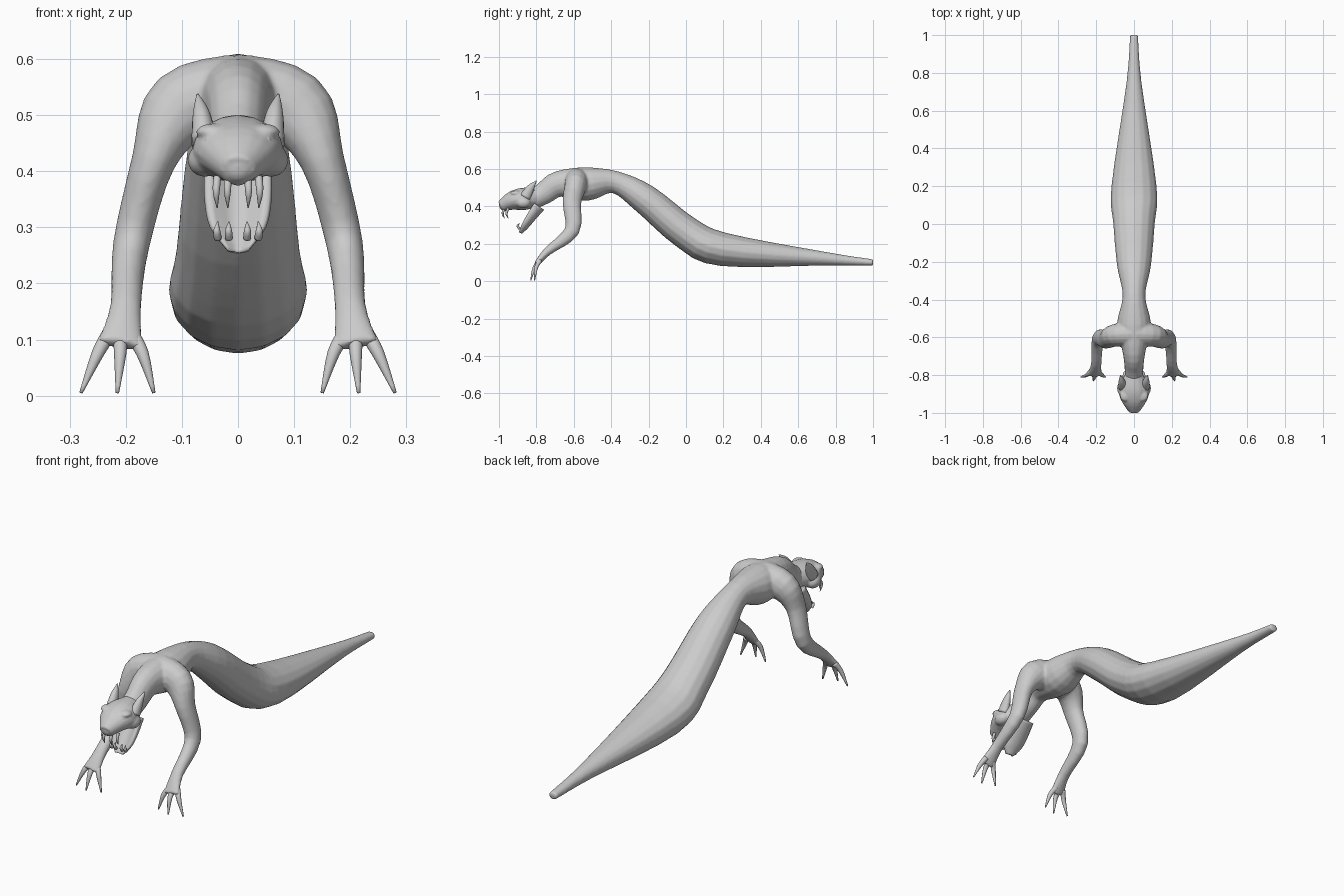
import bpy, bmesh, math
from mathutils import Matrix, Vector

old = bpy.data.objects.get("Cube")
if old:
    bpy.data.objects.remove(old, do_unlink=True)

GREY = (0.6, 0.6, 0.6, 1)
grey = bpy.data.materials.new("plain_grey")
grey.use_nodes = True
grey.diffuse_color = GREY
grey.node_tree.nodes["Principled BSDF"].inputs["Base Color"].default_value = GREY

X_AXIS, Y_AXIS = Vector((1, 0, 0)), Vector((0, 1, 0))
SIDES = {"left": 1, "right": -1}


def flow(stations, steps=4):
    """Pass a smooth spline through the stations, radii included."""
    rows = [Vector(s) for s in stations]
    rows = [rows[0]] + rows + [rows[-1]]
    result = []
    for before, start, end, after in zip(rows, rows[1:], rows[2:], rows[3:]):
        for step in range(steps):
            t = step / steps
            tangent_in, tangent_out = (end - before) / 2, (after - start) / 2
            bend = (tangent_in * (1 - t) - tangent_out * t) * t * (1 - t)
            ease = t * t * (3 - 2 * t)
            # Hermite blend of the two ends and their tangents
            result.append(start.lerp(end, ease) + bend)
    return result + [rows[-1]]


def tube(bm, rows, mirror=1, count=16, hollow=0, spine=False):
    """Closed oval tube along rows of x, y, z, width radius, depth radius."""
    centres = [Vector(row[:3]) for row in rows]
    last = len(rows) - 1
    loops = []
    for i, (centre, row) in enumerate(zip(centres, rows)):
        along = (centres[min(i + 1, last)] - centres[max(i - 1, 0)]).normalized()
        side = X_AXIS if spine else along.cross(Y_AXIS).normalized()
        up = along.cross(side) if spine else side.cross(along)
        loop = []
        for k in range(count):
            angle = math.tau * k / count
            rise = math.sin(angle)
            rise -= hollow * max(0, rise) ** 3
            p = centre + side * row[3] * math.cos(angle) + up * row[4] * rise
            loop.append(bm.verts.new((p.x * mirror, p.y, p.z)))
        loops.append(loop)
    for a, b in zip(loops, loops[1:]):
        for k in range(count):
            n = (k + 1) % count
            bm.faces.new((a[k], a[n], b[n], b[k]))
    bm.faces.new(loops[0])
    bm.faces.new(loops[-1])


def spine_tube(bm, stations, hollow=0):
    """Tube on the middle plane from y, z, half height, half width."""
    rows = flow([(0, y, z, width, height) for y, z, height, width in stations])
    tube(bm, rows, hollow=hollow, spine=True)


def ball(bm, centre, size, mirror=1):
    x, y, z = centre
    place = Matrix.Translation((x * mirror, y, z)) @ Matrix.Diagonal((*size, 1))
    bmesh.ops.create_uvsphere(bm, u_segments=16, v_segments=10, radius=1, matrix=place)


def finish(name, bm, voxel=0):
    """Make the object; a voxel size fuses its overlapping volumes."""
    bmesh.ops.recalc_face_normals(bm, faces=bm.faces)
    for face in bm.faces:
        face.smooth = True
    mesh = bpy.data.meshes.new(name)
    bm.to_mesh(mesh)
    bm.free()
    mesh.materials.append(grey)
    part = bpy.data.objects.new(name, mesh)
    bpy.context.collection.objects.link(part)
    if voxel:
        fuse = part.modifiers.new("fuse", "REMESH")
        fuse.mode = "VOXEL"
        fuse.voxel_size = voxel
        fuse.use_smooth_shade = True
        soften = part.modifiers.new("soften", "SMOOTH")
        soften.iterations = 5


# Serpent tail, chest and neck, fused with both arms
bm = bmesh.new()
spine_tube(bm, [
    (1, .1, .017, .022), (.75, .12, .036, .04), (.2, .17, .09, .12), (0, .26, .09, .11),
    (-.22, .44, .08, .09), (-.38, .53, .06, .06), (-.53, .52, .09, .09),
    (-.68, .52, .07, .06), (-.76, .47, .06, .05), (-.83, .43, .05, .05)])
for mirror in SIDES.values():
    tube(bm, flow([
        (0, -.58, .54, .07, .07), (.1, -.59, .51, .07, .06), (.15, -.61, .42, .04, .05),
        (.19, -.61, .27, .033, .04), (.2, -.74, .16, .028, .023), (.21, -.8, .09, .042, .014)]), mirror)
finish("body_and_arms", bm, .006)

# Skull with muzzle, brows and cheeks
bm = bmesh.new()
spine_tube(bm, [(-.78, .45, .05, .04), (-.87, .44, .06, .08), (-.93, .43, .05, .07), (-.99, .4, .03, .03)])
ball(bm, (0, -.98, .41), (.03, .02, .03))
for mirror in SIDES.values():
    ball(bm, (.045, -.91, .47), (.03, .03, .015), mirror)
    ball(bm, (.06, -.87, .42), (.03, .04, .03), mirror)
finish("skull", bm, .005)

# Hanging lower jaw, hollow inside
bm = bmesh.new()
spine_tube(bm, [(-.8, .41, .05, .06), (-.84, .35, .04, .06), (-.87, .3, .03, .05), (-.89, .26, .015, .02)], 1.5)
finish("lower_jaw", bm)


def fang(bm, root, length, mirror):
    """Curved tooth growing up or down from its root."""
    x, y, z = root
    tube(bm, flow([(x, y, z, .007, .007), (x * 1.05, y - .01, z + length / 2, .006, .006),
                   (x, y, z + length, .001, .001)]), mirror, 8)


for label, mirror in SIDES.items():
    # Pointed ear
    bm = bmesh.new()
    tube(bm, flow([(.06, -.86, .45, .023, .03), (.065, -.83, .5, .016, .02), (.072, -.8, .537, .002, .002)]), mirror)
    finish(label + "_ear", bm)

    # Upright almond eye
    bm = bmesh.new()
    ball(bm, (.05, -.93, .45), (.011, .015, .017), mirror)
    finish(label + "_eye", bm)

    # Three spread, clawed fingers
    bm = bmesh.new()
    for spread in (-1, 0, 1):
        back = abs(spread) * .02
        tube(bm, flow([
            (.21 + spread * .02, -.78, .11, .013, .012), (.21 + spread * .04, -.81 + back / 2, .075, .011, .01),
            (.215 + spread * .065, -.83 + back, .005, .003, .003)]), mirror, 10)
    finish(label + "_fingers", bm)

    # Long upper fangs and short lower ones
    bm = bmesh.new()
    for x, y in ((.018, -.97), (.037, -.95)):
        fang(bm, (x, y, .39), -.055, mirror)
    finish(label + "_upper_fangs", bm)
    bm = bmesh.new()
    for x in (.016, .036):
        fang(bm, (x, -.89, .28), .03, mirror)
    finish(label + "_lower_fangs", bm)
